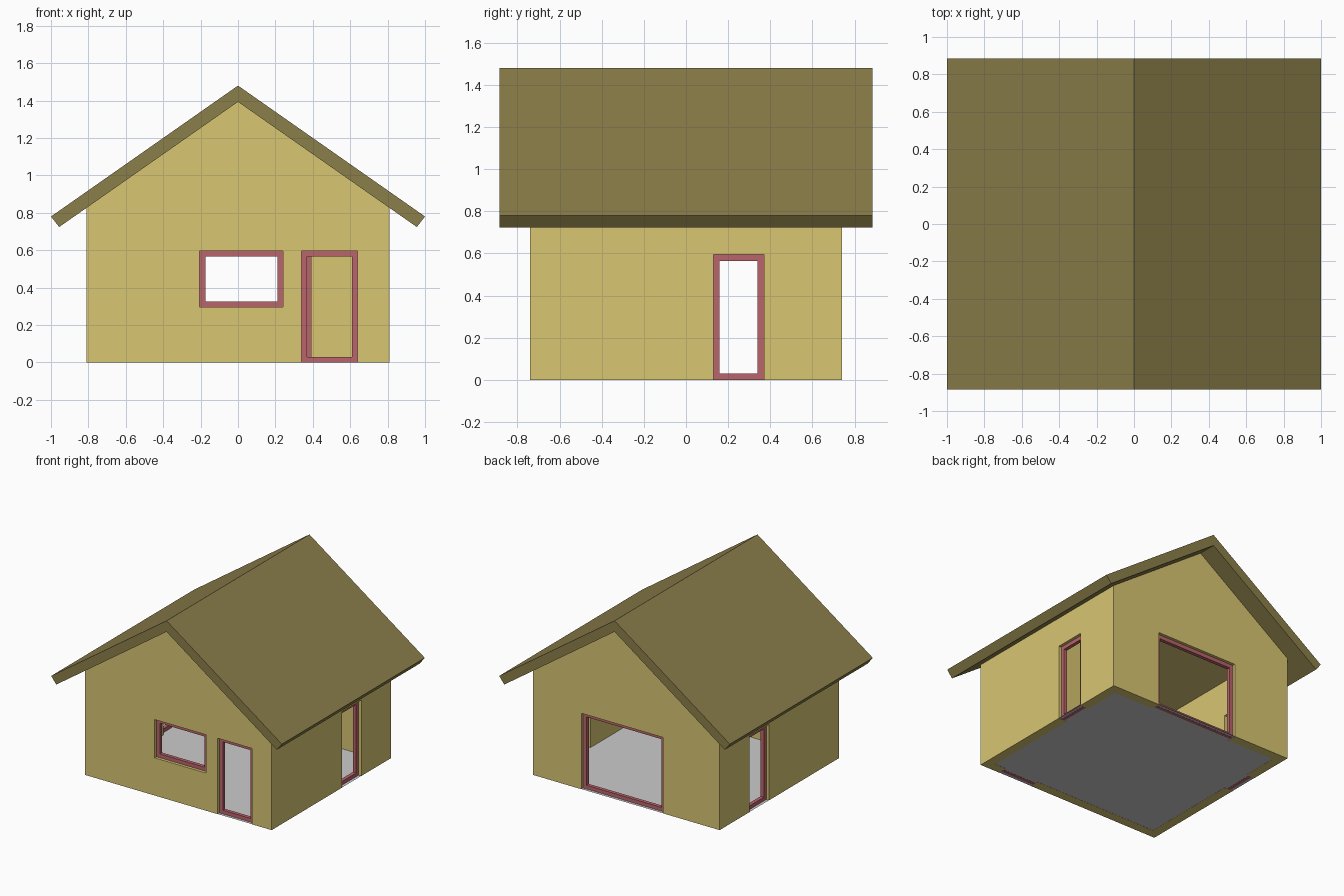
import bpy, math

if "Cube" in bpy.data.objects:
    bpy.data.objects.remove(bpy.data.objects["Cube"])

WX, WY, T = 0.81, 0.74, 0.074      # half wall sizes, wall thickness
APEX, SLOPE = 1.393, 0.70          # inner roof apex and pitch
HEAD = 0.595                       # height of all opening heads
FRAME_W, FRAME_D = 0.03, 0.028     # frame bar width and depth


def material(name, rgb):
    m = bpy.data.materials.new(name)
    m.diffuse_color = (*rgb, 1)
    m.use_nodes = True
    m.node_tree.nodes["Principled BSDF"].inputs["Base Color"].default_value = m.diffuse_color
    return m


WALL = material("wall_yellow", (0.69, 0.57, 0.17))
ROOF = material("roof_olive", (0.26, 0.21, 0.068))
TRIM = material("frame_red", (0.49, 0.13, 0.15))


def mesh_object(name, verts, faces, mat=None):
    me = bpy.data.meshes.new(name)
    me.from_pydata(verts, [], faces)
    ob = bpy.data.objects.new(name, me)
    bpy.context.collection.objects.link(ob)
    if mat:
        me.materials.append(mat)
    return ob


def prism(name, profile, y0, y1, mat=None):
    """Extrude an anticlockwise x-z profile from y0 to y1."""
    n = len(profile)
    verts = [(x, y, z) for y in (y0, y1) for x, z in profile]
    faces = [tuple(range(n)), tuple(reversed(range(n, 2 * n)))]
    faces += [(i, i + n, (i + 1) % n + n, (i + 1) % n) for i in range(n)]
    return mesh_object(name, verts, faces, mat)


def box(name, x0, x1, y0, y1, z0, z1):
    return prism(name, [(x0, z0), (x1, z0), (x1, z1), (x0, z1)], y0, y1)


def cut(target, cutter):
    mod = target.modifiers.new("cut", "BOOLEAN")
    mod.operation, mod.solver, mod.object = "DIFFERENCE", "EXACT", cutter
    bpy.context.view_layer.objects.active = target
    bpy.ops.object.modifier_apply(modifier=mod.name)
    bpy.data.objects.remove(cutter)


def frame(name, a0, a1, z0, z1, offset, side=False):
    """Rectangular frame ring; runs along x, or along y for side walls."""
    w, verts, faces = FRAME_W, [], []
    for d in (offset - FRAME_D / 2, offset + FRAME_D / 2):
        for i in (0, w):
            for a, z in ((a0 + i, z0 + i), (a1 - i, z0 + i), (a1 - i, z1 - i), (a0 + i, z1 - i)):
                verts.append((-d, a, z) if side else (a, d, z))
    for k in range(4):
        j = (k + 1) % 4
        faces += [(k, j, j + 4, k + 4), (k + 12, j + 12, j + 8, k + 8),
                  (j, k, k + 8, j + 8), (k + 4, j + 4, j + 12, k + 12)]
    return mesh_object(name, verts, faces, TRIM)


# Gabled wall shell, open under the roof
eave = APEX - SLOPE * WX
walls = prism("walls", [(-WX, 0), (WX, 0), (WX, eave), (0, APEX), (-WX, eave)], -WY, WY, WALL)
cut(walls, box("room_cutter", -WX + T, WX - T, -WY + T, WY - T, -0.1, 2))

# Openings through the walls
cut(walls, box("window_cutter", -0.205, 0.24, -WY - 0.1, -WY + 0.15, 0.295, HEAD))
cut(walls, box("front_door_cutter", 0.34, 0.64, -WY - 0.1, -WY + 0.15, -0.1, HEAD))
cut(walls, box("back_door_cutter", -0.32, 0.39, WY - 0.15, WY + 0.1, -0.1, HEAD))
cut(walls, box("side_door_cutter", -1, 1, 0.13, 0.37, -0.1, HEAD))

# Frames set in the middle of the wall
mid_x, mid_y = WX - T / 2, WY - T / 2
frame("window_frame", -0.205, 0.24, 0.295, HEAD, -mid_y)
frame("front_door_frame", 0.34, 0.64, 0, HEAD, -mid_y)
frame("back_door_frame", -0.32, 0.39, 0, HEAD, mid_y)
frame("right_door_frame", 0.13, 0.37, 0, HEAD, -mid_x, side=True)
frame("left_door_frame", 0.13, 0.37, 0, HEAD, mid_x, side=True)

# Thin floor, just above the underside of the walls
mesh_object("floor", [(-WX, -WY, 0.001), (WX, -WY, 0.001), (WX, WY, 0.001), (-WX, WY, 0.001)],
            [(0, 1, 2, 3)])

# Overhanging gable roof with square-cut eaves
low = (0.956, APEX - SLOPE * 0.956)
prism("roof", [(0, APEX), low, (1, 0.78), (0, 1.48), (-1, 0.78), (-low[0], low[1])],
      -0.885, 0.885, ROOF)
